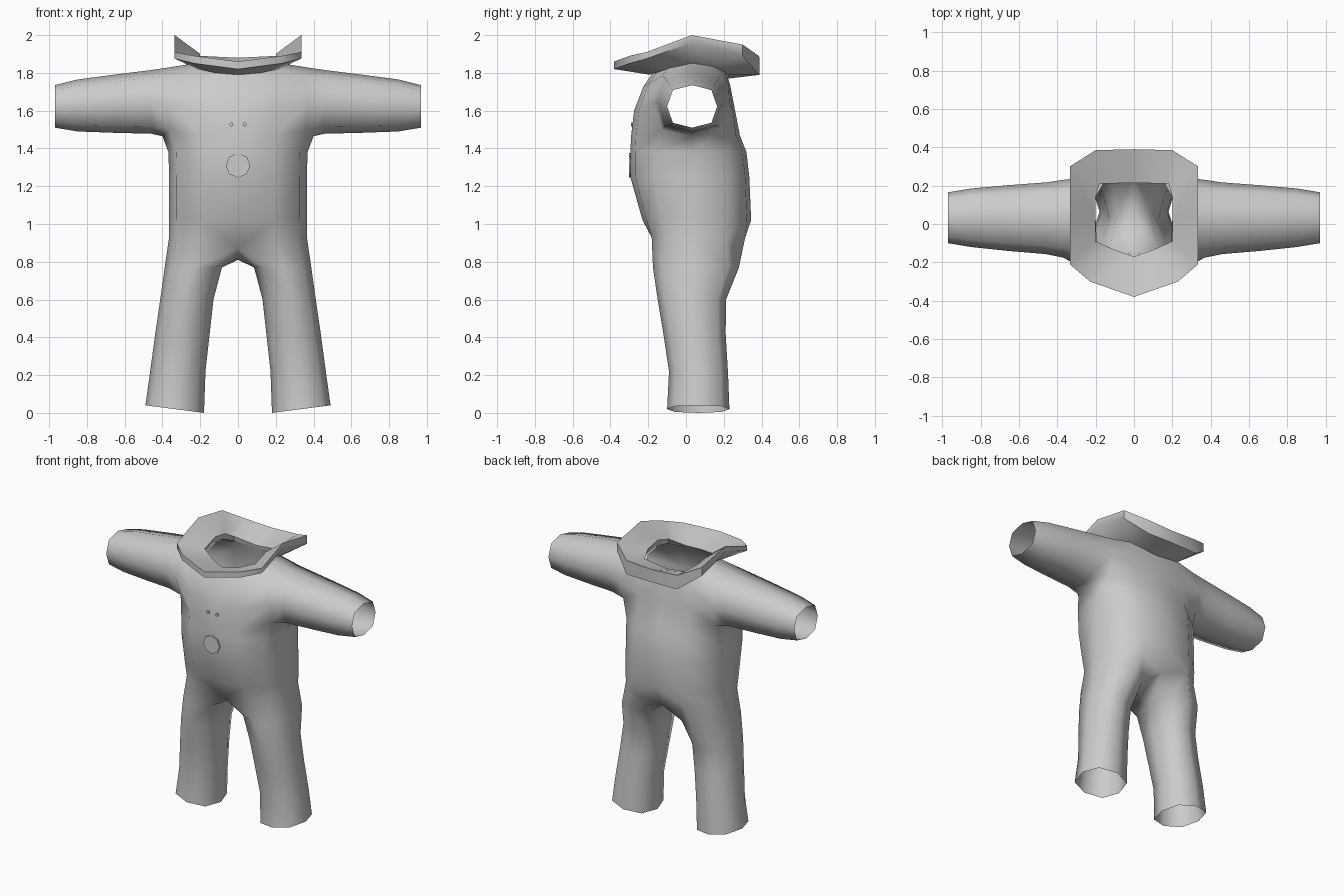
import bpy, bmesh, math

if "Cube" in bpy.data.objects:
    bpy.data.objects.remove(bpy.data.objects["Cube"])

grey = bpy.data.materials.new("light grey cloth")
grey.diffuse_color = (0.6, 0.6, 0.6, 1)
grey.use_nodes = True
grey.node_tree.nodes["Principled BSDF"].inputs["Base Color"].default_value = grey.diffuse_color


def finish(name, bm, mirror=True, angle=180):
    me = bpy.data.meshes.new(name)
    bmesh.ops.recalc_face_normals(bm, faces=bm.faces)
    bm.to_mesh(me)
    bm.free()
    ob = bpy.data.objects.new(name, me)
    bpy.context.collection.objects.link(ob)
    me.materials.append(grey)
    if mirror:
        m = ob.modifiers.new("mirror", 'MIRROR')
        m.merge_threshold = 0.002
    bpy.ops.object.select_all(action='DESELECT')
    ob.select_set(True)
    bpy.context.view_layer.objects.active = ob
    bpy.ops.object.shade_smooth_by_angle(angle=math.radians(angle))
    return ob


def ring(bm, pts):
    return [bm.verts.new(p) for p in pts]


def bridge(bm, a, b, closed=False):
    n = len(a)
    for i in range(n if closed else n - 1):
        j = (i + 1) % n
        bm.faces.new([a[i], a[j], b[j], b[i]])


def torso_ring(z, w, yf, yb):
    """Half ring running front centre -> side -> back centre."""
    m = 0.03
    f, b = yf - m, yb - m
    return [(0, yf, z), (0.53 * w, m + 0.92 * f, z), (0.89 * w, m + 0.62 * f, z), (w, m, z),
            (0.89 * w, m + 0.6 * b, z), (0.53 * w, m + 0.93 * b, z), (0, yb, z)]


# suit: torso
bm = bmesh.new()
hips = torso_ring(0.93, 0.365, -0.20, 0.335)
hips[0], hips[6] = (0, -0.15, 0.87), (0, 0.27, 0.87)
rings = [ring(bm, hips)]
for lv in [(1.02, 0.365, -0.23, 0.345), (1.25, 0.365, -0.295, 0.335), (1.38, 0.368, -0.295, 0.32)]:
    rings.append(ring(bm, torso_ring(*lv)))
armpit = ring(bm, [(0, -0.29, 1.47), (0.2, -0.265, 1.47), (0.365, -0.125, 1.50), (0.40, 0.03, 1.465),
                   (0.365, 0.185, 1.50), (0.2, 0.265, 1.47), (0, 0.285, 1.47)])
rings.append(armpit)
for a, b in zip(rings, rings[1:]):
    bridge(bm, a, b)
chest_f = ring(bm, [(0, -0.275, 1.6), (0.2, -0.25, 1.6), (0.37, -0.175, 1.64)])
chest_b = ring(bm, [(0.37, 0.23, 1.64), (0.2, 0.25, 1.6), (0, 0.26, 1.6)])
should_f = ring(bm, [(0, -0.225, 1.73), (0.19, -0.2, 1.74), (0.35, -0.125, 1.785)])
should_b = ring(bm, [(0.35, 0.185, 1.785), (0.19, 0.225, 1.74), (0, 0.235, 1.73)])
tip = bm.verts.new((0.36, 0.03, 1.83))
bridge(bm, armpit[:3], chest_f)
bridge(bm, chest_f, should_f)
bridge(bm, armpit[4:], chest_b)
bridge(bm, chest_b, should_b)
neck = ring(bm, [(0, -0.175, 1.80), (0.1, -0.15, 1.81), (0.195, -0.09, 1.83), (0.2, 0.03, 1.855),
                 (0.2, 0.14, 1.84), (0.16, 0.21, 1.81), (0, 0.215, 1.80)])
bridge(bm, should_f + [tip] + should_b, neck)

# suit: sleeve, grown from the armhole
prev = [armpit[3], armpit[2], chest_f[2], should_f[2], tip, should_b[0], chest_b[0], armpit[4]]
for x, yf, yb, zb, zt in [(0.46, -0.157, 0.217, 1.478, 1.815), (0.66, -0.14, 0.202, 1.483, 1.79),
                          (0.85, -0.12, 0.185, 1.49, 1.765), (0.97, -0.1, 0.165, 1.51, 1.735)]:
    cy, cz, ry, rz = (yf + yb) / 2, (zb + zt) / 2, (yb - yf) / 2, (zt - zb) / 2
    d = 0.77
    cur = ring(bm, [(x, cy + ry * u, cz + rz * v) for u, v in
                    [(0, -1), (-d, -d), (-1, 0), (-d, d), (0, 1), (d, d), (1, 0), (d, -d)]])
    bridge(bm, prev, cur, True)
    prev = cur

# suit: trouser leg, grown from the hip ring and crotch point
prev = rings[0] + [bm.verts.new((0, 0.06, 0.81))]
for z, xi, xo, yf, yb in [(0.77, 0.085, 0.388, -0.175, 0.28), (0.6, 0.13, 0.412, -0.15, 0.212),
                          (0.42, 0.15, 0.438, -0.12, 0.21), (0.22, 0.172, 0.465, -0.09, 0.222),
                          (0.02, 0.18, 0.49, -0.10, 0.23)]:
    cx, cy, rx, ry = (xi + xo) / 2, (yf + yb) / 2, (xo - xi) / 2, (yb - yf) / 2
    d = 0.75
    tilt = 0.02 if z < 0.1 else 0
    cur = ring(bm, [(cx + rx * u, cy + ry * v, z + tilt * u) for u, v in
                    [(-d, -d), (0, -1), (d, -d), (1, 0), (d, d), (0, 1), (-d, d), (-1, 0)]])
    bridge(bm, prev, cur, True)
    prev = cur
finish("suit", bm)

# collar: raised wings at the sides, dipping front and back
bm = bmesh.new()
inner = [(0, -0.17, 1.81), (0.1, -0.135, 1.825), (0.2, -0.09, 1.86), (0.2, 0.03, 1.9),
         (0.2, 0.14, 1.88), (0.18, 0.21, 1.84), (0, 0.215, 1.82)]
outer = [(0, -0.38, 1.86), (0.23, -0.3, 1.89), (0.335, -0.21, 1.91), (0.335, 0.03, 2.0),
         (0.335, 0.3, 1.95), (0.2, 0.385, 1.89), (0, 0.39, 1.88)]
drop = [0.04, 0.04, 0.035, 0.04, 0.06, 0.1, 0.09]
under = [(x, y, z - t) for (x, y, z), t in zip(outer, drop)]
base = [(0, -0.19, 1.79), (0.12, -0.16, 1.80), (0.21, -0.1, 1.82), (0.22, 0.03, 1.85),
        (0.22, 0.15, 1.83), (0.18, 0.22, 1.79), (0, 0.225, 1.77)]
loops = [ring(bm, p) for p in (inner, outer, under, base)]
for a, b in zip(loops, loops[1:] + loops[:1]):
    bridge(bm, a, b)
finish("collar", bm, angle=50)

# round patch and two small studs on the chest
for name, x, y, z, r in [("chest_patch", 0, -0.297, 1.31, 0.065),
                         ("left_stud", -0.035, -0.286, 1.527, 0.011),
                         ("right_stud", 0.035, -0.286, 1.527, 0.011)]:
    bm = bmesh.new()
    bmesh.ops.create_cone(bm, cap_ends=True, segments=8, radius1=r, radius2=r, depth=0.008)
    ob = finish(name, bm, mirror=False, angle=30)
    ob.location = (x, y, z)
    ob.rotation_euler = (math.radians(90), 0, 0)
